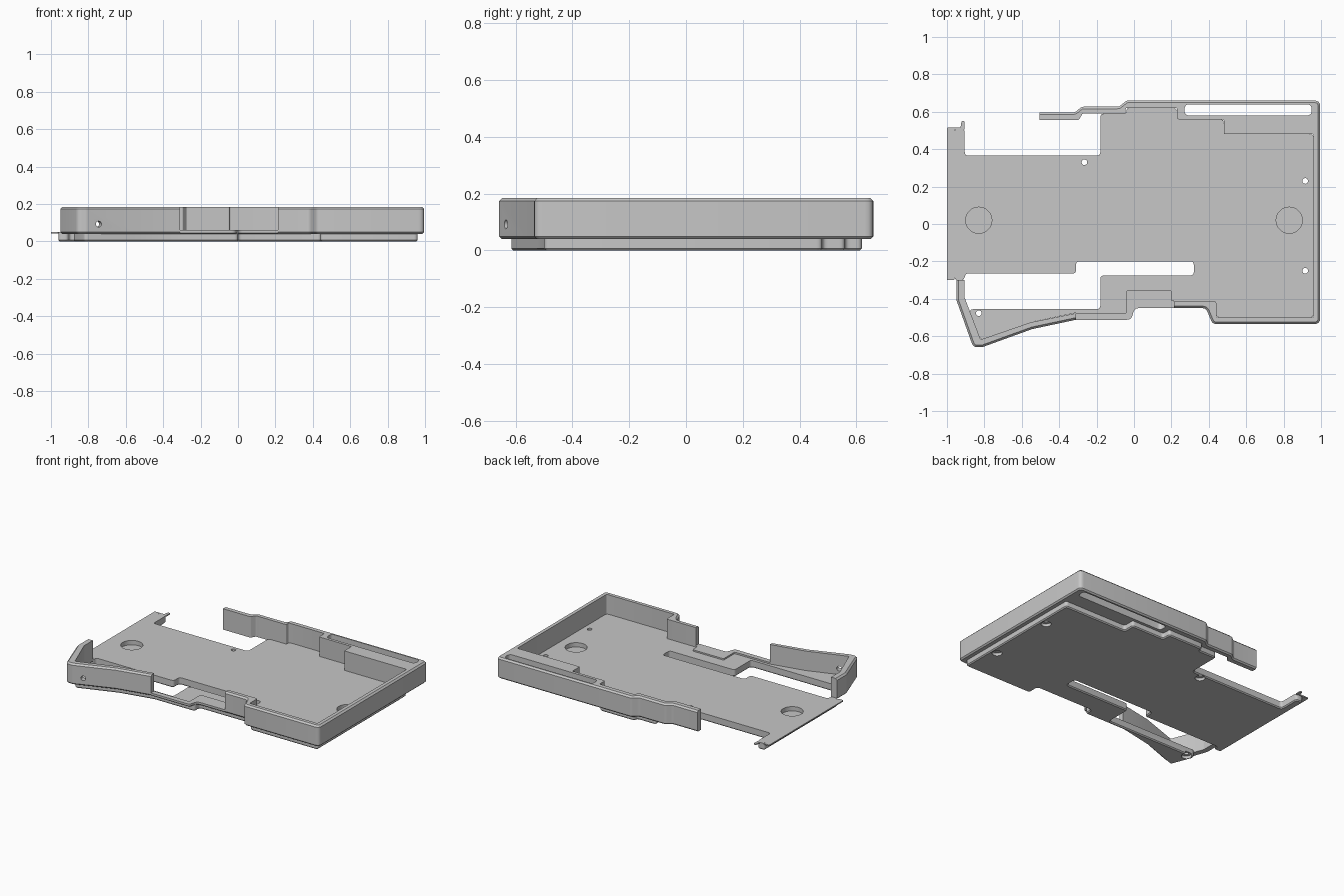
import bpy, bmesh, math
from mathutils import Vector

if "Cube" in bpy.data.objects:
    bpy.data.objects.remove(bpy.data.objects["Cube"], do_unlink=True)

grey = bpy.data.materials.new("plain grey")
grey.use_nodes = True
grey.diffuse_color = (0.57, 0.57, 0.57, 1)
grey.node_tree.nodes["Principled BSDF"].inputs["Base Color"].default_value = (0.57, 0.57, 0.57, 1)

FLOOR, RIM, TOP = 0.05, 0.04, 0.185


def fillet(pts, i, r):
    """Points of the rounded corner at index i of a closed outline."""
    p = Vector(pts[i])
    a, b = Vector(pts[i - 1]) - p, Vector(pts[(i + 1) % len(pts)]) - p
    turn = a.angle(b)
    if r <= 0 or turn > 2.9:
        return [p]
    d = min(r / math.tan(turn / 2), 0.45 * a.length, 0.45 * b.length)
    s, e = p + a.normalized() * d, p + b.normalized() * d
    return [s.lerp(p, t).lerp(p.lerp(e, t), t) for t in (0, 0.25, 0.5, 0.75, 1)]


def prism(name, outer, z0, z1, inner=(), r_out=0.03, r_in=0.008, top=0, bottom=0):
    """Extruded outline; only the outer run of its edges is chamfered."""
    pts = list(outer) + list(inner)
    loop, n_out = [], 0
    for i in range(len(pts)):
        is_end = inner and i in (0, len(outer) - 1, len(outer), len(pts) - 1)
        r = 0 if is_end else (r_out if i < len(outer) else r_in)
        loop += fillet(pts, i, r)
        if i < len(outer):
            n_out = len(loop)
    bm = bmesh.new()
    low = [bm.verts.new((p.x, p.y, z0)) for p in loop]
    high = [bm.verts.new((p.x, p.y, z1)) for p in loop]
    n = len(loop)
    bm.faces.new(low[::-1])
    bm.faces.new(high)
    for i in range(n):
        j = (i + 1) % n
        bm.faces.new((low[i], low[j], high[j], high[i]))
    bmesh.ops.recalc_face_normals(bm, faces=bm.faces)
    count = n_out - 1 if inner else n
    for ring, size in ((high, top), (low, bottom)):
        if size:
            edges = [bm.edges.get((ring[i], ring[(i + 1) % n])) for i in range(count)]
            bmesh.ops.bevel(bm, geom=edges, offset=size, segments=1, affect='EDGES')
    # Triangulate the concave caps so that they fill cleanly
    caps = [f for f in bm.faces if len(f.verts) > 4]
    bmesh.ops.triangulate(bm, faces=caps, ngon_method='EAR_CLIP')
    mesh = bpy.data.meshes.new(name)
    bm.to_mesh(mesh)
    bm.free()
    obj = bpy.data.objects.new(name, mesh)
    bpy.context.collection.objects.link(obj)
    mesh.materials.append(grey)
    return obj


def drill(x, y, z, r, depth, direction=(0, 0, 1)):
    bpy.ops.mesh.primitive_cylinder_add(vertices=32, radius=r, depth=depth, location=(x, y, z))
    obj = bpy.context.object
    obj.rotation_euler = Vector(direction).to_track_quat('Z', 'Y').to_euler()
    return obj


def cut(obj, cutter):
    cutter.hide_render = True
    bpy.context.view_layer.update()
    mod = obj.modifiers.new("cut", 'BOOLEAN')
    mod.operation, mod.solver, mod.object = 'DIFFERENCE', 'EXACT', cutter
    bpy.context.view_layer.objects.active = obj
    bpy.ops.object.modifier_apply(modifier=mod.name)
    bpy.data.objects.remove(cutter, do_unlink=True)


# Floor plate with its cable notches
floor = prism("floor_plate", [
    (-0.96, -0.3), (-0.91, -0.3), (-0.9, -0.265), (-0.31, -0.265), (-0.31, -0.2),
    (0.32, -0.2), (0.32, -0.275), (-0.18, -0.275), (-0.18, -0.455), (-0.885, -0.455),
    (-0.82, -0.62), (-0.55, -0.525), (-0.31, -0.475), (0, -0.475), (0, -0.42),
    (0.44, -0.42), (0.44, -0.5), (0.96, -0.5), (0.96, 0.48), (0.48, 0.48),
    (0.48, 0.56), (0.23, 0.56), (0.23, 0.62), (-0.04, 0.62), (-0.04, 0.59),
    (-0.18, 0.59), (-0.18, 0.365), (-0.905, 0.365), (-0.905, 0.51), (-0.96, 0.51)],
    0, FLOOR, r_out=0.02, bottom=0.007)

# Round pockets, screw holes and their countersinks
for side in (-0.83, 0.83):
    cut(floor, drill(side, 0.02, 0.045, 0.07, 0.05))
for x, y in ((-0.265, 0.33), (0.915, 0.23), (0.915, -0.25), (-0.83, -0.477)):
    cut(floor, drill(x, y, 0.03, 0.015, 0.2))
    cut(floor, drill(x, y, 0, 0.032, 0.04))

# Thin flange along the open end
flange = prism("end_flange", [
    (-1, -0.3), (-0.96, -0.3), (-0.96, 0.505), (-0.905, 0.505), (-0.905, 0.55),
    (-0.922, 0.55), (-0.928, 0.515), (-1, 0.515)],
    0.042, FLOOR, r_out=0.006)

# Main wall round the back, side and front
main_wall = prism("main_wall", [
    (0.215, -0.45), (0.385, -0.45), (0.42, -0.535), (0.995, -0.535), (0.995, 0.66),
    (-0.04, 0.66), (-0.08, 0.627), (-0.28, 0.627), (-0.315, 0.597), (-0.505, 0.597)],
    RIM, TOP, [
    (-0.505, 0.557), (-0.295, 0.557), (-0.275, 0.59), (-0.045, 0.59), (-0.045, 0.62),
    (0.23, 0.62), (0.23, 0.56), (0.48, 0.56), (0.48, 0.48), (0.96, 0.48),
    (0.96, -0.5), (0.44, -0.5), (0.44, -0.415), (0.215, -0.415)],
    top=0.011, bottom=0.009)

# Long slot through the thick back wall
slot = prism("slot_cutter", [(0.27, 0.58), (0.95, 0.58), (0.95, 0.64), (0.27, 0.64)],
             -0.1, 0.3, r_out=0.026)
cut(main_wall, slot)

# Slanted wall at the front corner, with its small side hole
corner_wall = prism("corner_wall", [
    (-0.95, -0.3), (-0.95, -0.405), (-0.86, -0.658), (-0.81, -0.658),
    (-0.545, -0.562), (-0.31, -0.512)],
    RIM, TOP, [
    (-0.31, -0.477), (-0.55, -0.525), (-0.82, -0.618), (-0.905, -0.395), (-0.905, -0.3)],
    top=0.011, bottom=0.009)
cut(corner_wall, drill(-0.75, -0.62, 0.092, 0.016, 0.12, (0.34, -0.94, 0)))

# Low sill across the front opening
sill = prism("front_sill", [
    (-0.31, -0.512), (-0.015, -0.512), (0.003, -0.45), (0.215, -0.45)],
    RIM, 0.06, [(0.215, -0.41), (0.2, -0.41), (0.2, -0.355), (-0.04, -0.355),
                (-0.04, -0.477), (-0.31, -0.477)], bottom=0.006)

# Smooth rounded corners, crisp edges
bpy.ops.object.select_all(action='DESELECT')
for obj in (floor, flange, main_wall, corner_wall, sill):
    obj.select_set(True)
bpy.context.view_layer.objects.active = floor
bpy.ops.object.shade_smooth_by_angle(angle=math.radians(30))
